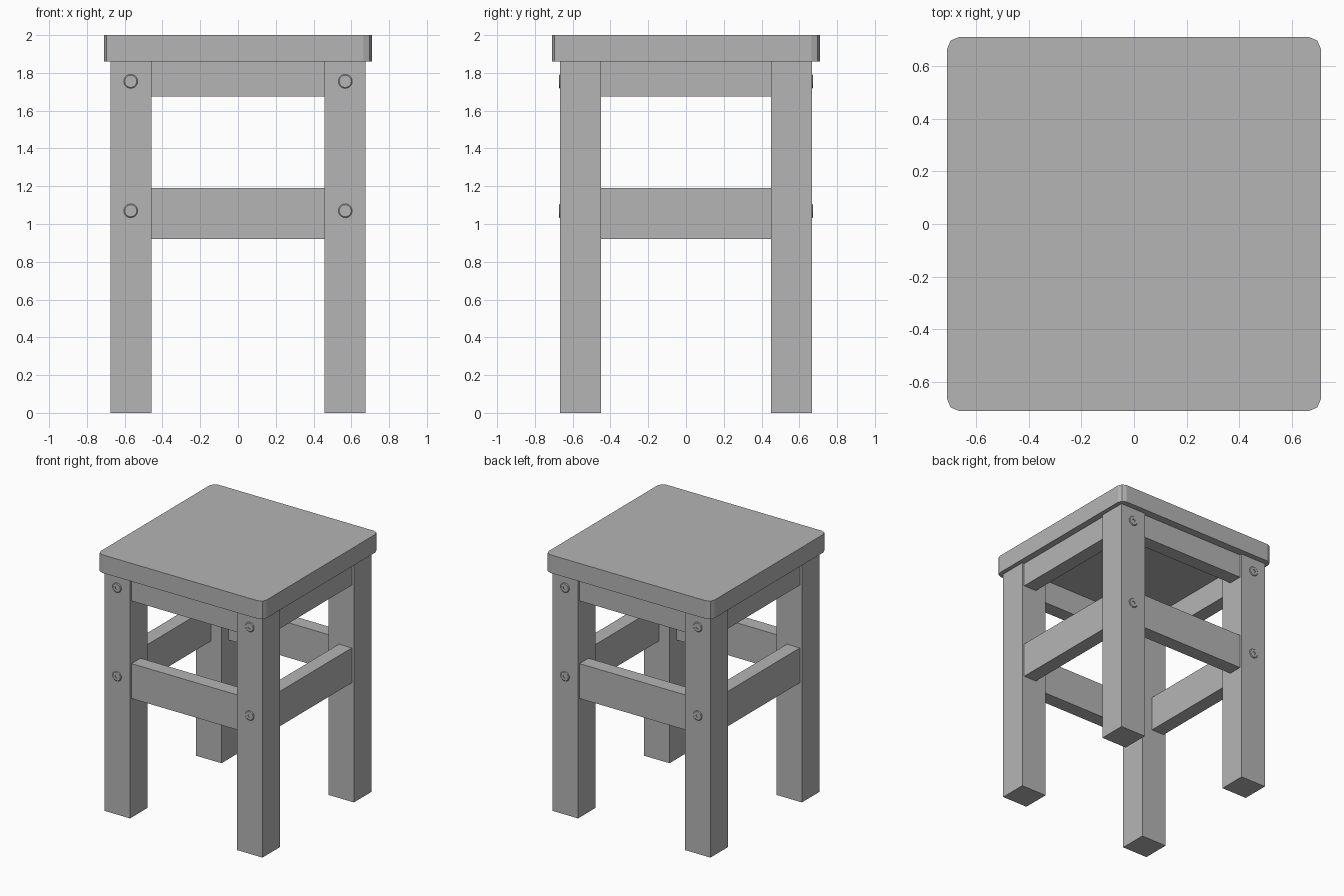
import bpy, bmesh, math
from mathutils import Matrix

if "Cube" in bpy.data.objects:
    bpy.data.objects.remove(bpy.data.objects["Cube"])

wood = bpy.data.materials.new("grey")
wood.diffuse_color = (0.46, 0.46, 0.46, 1)
wood.use_nodes = True
wood.node_tree.nodes["Principled BSDF"].inputs["Base Color"].default_value = wood.diffuse_color


def finish(name, bm):
    bmesh.ops.recalc_face_normals(bm, faces=bm.faces)
    me = bpy.data.meshes.new(name)
    bm.to_mesh(me)
    bm.free()
    me.materials.append(wood)
    ob = bpy.data.objects.new(name, me)
    bpy.context.collection.objects.link(ob)
    return ob


def box(name, x0, x1, y0, y1, z0, z1, corner=0):
    bm = bmesh.new()
    bmesh.ops.create_cube(bm, size=1)
    for v in bm.verts:
        v.co.x = x1 if v.co.x > 0 else x0
        v.co.y = y1 if v.co.y > 0 else y0
        v.co.z = z1 if v.co.z > 0 else z0
    if corner:
        upright = [e for e in bm.edges
                   if abs(e.verts[0].co.z - e.verts[1].co.z) > 0.01]
        bmesh.ops.bevel(bm, geom=upright, offset=corner, segments=2,
                        profile=0.5, affect='EDGES')
    return finish(name, bm)


def screw(name, x, y, z, side):
    # Low turned screw head with a small recess, facing outward along y
    profile = [(0.037, -0.003), (0.037, 0.003), (0.032, 0.007),
               (0.013, 0.007), (0.013, 0.002)]
    n = 20
    bm = bmesh.new()
    rings = [[bm.verts.new((r * math.cos(2 * math.pi * i / n),
                            r * math.sin(2 * math.pi * i / n), h))
              for i in range(n)] for r, h in profile]
    for a, b in zip(rings, rings[1:]):
        for i in range(n):
            j = (i + 1) % n
            bm.faces.new((a[i], a[j], b[j], b[i]))
    bm.faces.new(rings[0])
    bm.faces.new(rings[-1])
    turn = Matrix.Rotation(-side * math.pi / 2, 4, 'X')
    bm.transform(Matrix.Translation((x, y, z)) @ turn)
    return finish(name, bm)


OUT_X, OUT_Y, IN_X, IN_Y = 0.676, 0.666, 0.457, 0.451
UNDER = 1.86

# Seat with rounded corners
box("seat", -0.709, 0.709, -0.709, 0.709, UNDER, 2.0, corner=0.045)

# Legs with screws on their front or back faces
for sy, fb in ((-1, "front"), (1, "back")):
    for sx, lr in ((-1, "left"), (1, "right")):
        xs = sorted((sx * IN_X, sx * OUT_X))
        ys = sorted((sy * IN_Y, sy * OUT_Y))
        box(f"{fb}_{lr}_leg", *xs, *ys, 0, UNDER)
        for z, level in ((1.755, "upper"), (1.07, "lower")):
            screw(f"{fb}_{lr}_{level}_screw", sx * 0.568, sy * OUT_Y, z, sy)

# Upper aprons and lower stretchers, set slightly back from the leg faces
INSET, THICK = 0.018, 0.11
for level, z0, z1 in (("apron", 1.675, UNDER), ("stretcher", 0.92, 1.19)):
    for s, fb, lr in ((-1, "front", "left"), (1, "back", "right")):
        ys = sorted((s * (OUT_Y - INSET), s * (OUT_Y - INSET - THICK)))
        box(f"{fb}_{level}", -IN_X, IN_X, *ys, z0, z1)
        xs = sorted((s * (OUT_X - INSET), s * (OUT_X - INSET - THICK)))
        box(f"{lr}_{level}", *xs, -IN_Y, IN_Y, z0, z1)
